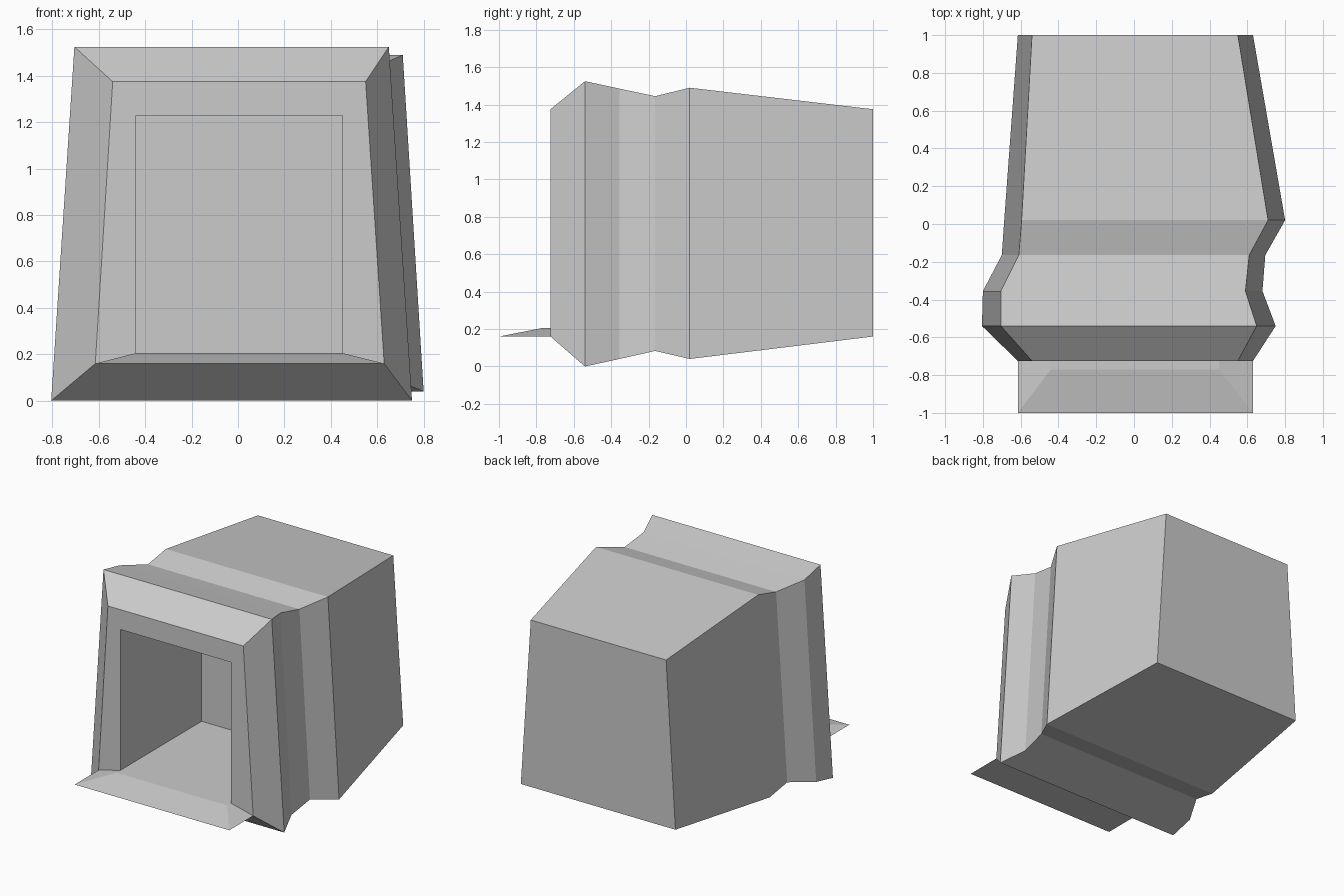
import bpy, bmesh

if "Cube" in bpy.data.objects:
    bpy.data.objects.remove(bpy.data.objects["Cube"])


def loft(name, rings, cap_start=False, cap_end=False):
    """Skin a list of four-cornered rings into one flat-shaded object."""
    bm = bmesh.new()
    loops = [[bm.verts.new(p) for p in ring] for ring in rings]
    for a, b in zip(loops, loops[1:]):
        for i in range(4):
            j = (i + 1) % 4
            bm.faces.new((a[i], a[j], b[j], b[i]))
    if cap_start:
        bm.faces.new(loops[0][::-1])
    if cap_end:
        bm.faces.new(loops[-1])
    bmesh.ops.recalc_face_normals(bm, faces=bm.faces)
    mesh = bpy.data.meshes.new(name)
    bm.to_mesh(mesh)
    bm.free()
    obj = bpy.data.objects.new(name, mesh)
    bpy.context.collection.objects.link(obj)
    return obj


def section(y, z0, z1, bl, br, tl, tr):
    """Tapered cross-section: bottom/top heights, then left/right x of each."""
    return [(bl, y, z0), (br, y, z0), (tr, y, z1), (tl, y, z1)]


# Hollow housing: recess back, recess mouth, then outer skin from front to back
housing = [
    section(0.21, 0.205, 1.23, -0.44, 0.45, -0.44, 0.45),
    section(-0.725, 0.205, 1.23, -0.44, 0.45, -0.44, 0.45),
    section(-0.725, 0.16, 1.375, -0.615, 0.63, -0.54, 0.55),
    section(-0.54, 0.00, 1.525, -0.805, 0.75, -0.705, 0.65),
    section(-0.355, 0.04, 1.485, -0.80, 0.68, -0.705, 0.59),
    section(-0.165, 0.083, 1.445, -0.70, 0.695, -0.61, 0.61),
    section(0.02, 0.04, 1.49, -0.687, 0.80, -0.595, 0.71),
    section(1.00, 0.16, 1.375, -0.615, 0.63, -0.54, 0.55),
]
loft("housing", housing, cap_start=True, cap_end=True)

# Sloped sill in front of the opening
sill = [
    [(-0.615, -1.0, 0.16), (0.63, -1.0, 0.16),
     (0.63, -0.725, 0.16), (-0.615, -0.725, 0.16)],
    [(-0.44, -0.77, 0.205), (0.45, -0.77, 0.205),
     (0.45, -0.725, 0.205), (-0.44, -0.725, 0.205)],
]
loft("sill", sill, cap_start=True, cap_end=True)
